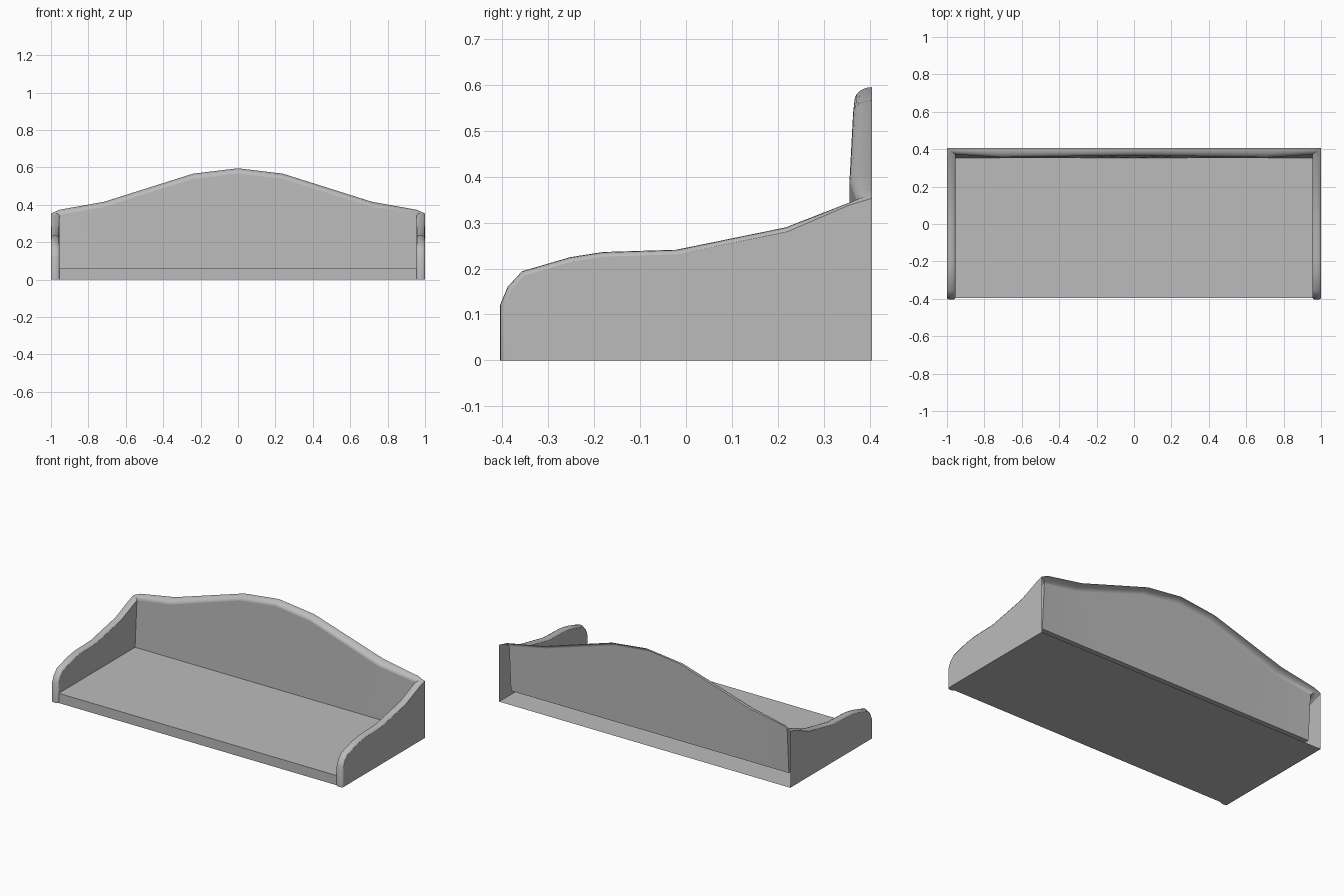
import bpy, bmesh
from math import sin, cos, pi, radians
from mathutils import Vector

cube = bpy.data.objects.get("Cube")
if cube:
    bpy.data.objects.remove(cube, do_unlink=True)

grey = bpy.data.materials.new("plain grey")
grey.use_nodes = True
grey.diffuse_color = (0.5, 0.5, 0.5, 1)
grey.node_tree.nodes["Principled BSDF"].inputs["Base Color"].default_value = (0.5, 0.5, 0.5, 1)

INNER, FRONT, BACK, FLOOR, PANEL = 0.955, -0.395, 0.405, 0.06, 0.354
STEPS = 6


def build(name, faces, facing):
    """Half a part from point lists, faces turned towards one direction, mirrored in x."""
    bm = bmesh.new()
    for pts in faces:
        face = bm.faces.new([bm.verts.new(p) for p in pts])
        face.normal_update()
        if face.normal.dot(Vector(facing)) < 0:
            face.normal_flip()
    bmesh.ops.remove_doubles(bm, verts=bm.verts, dist=0.0004)
    mesh = bpy.data.meshes.new(name)
    bm.to_mesh(mesh)
    bm.free()
    mesh.materials.append(grey)
    obj = bpy.data.objects.new(name, mesh)
    bpy.context.collection.objects.link(obj)
    mirror = obj.modifiers.new("mirror", 'MIRROR')
    mirror.use_clip = True
    bpy.ops.object.select_all(action='DESELECT')
    obj.select_set(True)
    bpy.context.view_layer.objects.active = obj
    bpy.ops.object.shade_smooth_by_angle(angle=radians(35))
    return obj


def strips(rows):
    """Quads between neighbouring rows of points."""
    return [(a[i], a[i + 1], b[i + 1], b[i])
            for a, b in zip(rows, rows[1:]) for i in range(len(a) - 1)]


# Side outline (y, z) from the front foot to the back
side = [(FRONT, 0), (FRONT, 0.12), (-0.38, 0.155), (-0.353, 0.185), (-0.25, 0.215),
        (-0.18, 0.226), (-0.02, 0.231), (0.22, 0.28), (0.355, 0.338)]

# Rounded rim sections along the side, running outer edge to inner edge
sections = []
for i, (y, z) in enumerate(side):
    before, after = side[max(i - 1, 0)], side[min(i + 1, len(side) - 1)]
    along = Vector((after[0] - before[0], after[1] - before[1])).normalized()
    bulge = 0.005 if i == len(side) - 1 else 0.01
    row = []
    for k in range(STEPS + 1):
        a = pi * k / STEPS
        h = bulge * sin(a)
        x = (1 + INNER) / 2 + (1 - INNER) / 2 * cos(a)
        row.append((x, y - along.y * h, z + along.x * h))
    sections.append(row)

# Corner section, running diagonally
corner = []
for k in range(STEPS + 1):
    t = k / STEPS
    corner.append((1 - (1 - INNER) * t, BACK - 0.033 * t,
                   0.353 - 0.008 * t + 0.008 * sin(pi * t)))
sections.append(corner)

# Back sections: x, inner y, inner z, crest z
for x, y, low, top in [(INNER, 0.372, 0.345, 0.373), (0.715, 0.356, 0.388, 0.416),
                       (0.24, 0.364, 0.538, 0.566), (0, 0.367, 0.566, 0.595)]:
    sections.append([(x, BACK - (BACK - y) * sin(pi / 2 * k / STEPS),
                      low + (top - low) * cos(pi / 2 * k / STEPS))
                     for k in range(STEPS + 1)])

# Rim faces, leaving out the zero-width ones at the inner corner
rim = []
for quad in strips(sections):
    pts = []
    for p in quad:
        if all((Vector(p) - Vector(q)).length > 0.0005 for q in pts):
            pts.append(p)
    if len(pts) > 2:
        rim.append(pts)
build("rounded_rim", rim, (0, -0.5, 1))

# Outer side walls
outer = [(1, y, z) for y, z in side] + [(1, BACK, 0.353), (1, BACK, 0)]
build("outer_side_walls", [outer], (1, 0, 0))

# Inner side walls and back panel, dropped from the rim to the floor
edge = [s[-1] for s in sections]
n = len(side)
drop = lambda pts: strips([(p, (p[0], min(p[1], PANEL), FLOOR)) for p in pts])
build("inner_side_walls", drop(edge[1:n + 1]), (-1, 0, 0))
build("back_panel", drop(edge[n + 1:]), (0, -1, 0))

# Base: floor, front edge and underside; the back is left open
build("floor", [[(0, FRONT, FLOOR), (INNER, FRONT, FLOOR),
                 (INNER, PANEL, FLOOR), (0, PANEL, FLOOR)]], (0, 0, 1))
build("front_edge", [[(0, FRONT, 0), (INNER, FRONT, 0),
                      (INNER, FRONT, FLOOR), (0, FRONT, FLOOR)]], (0, -1, 0))
build("underside", [[(0, FRONT, 0)] + sections[0][::-1] +
                    [(1, BACK, 0), (0, BACK, 0)]], (0, 0, -1))
